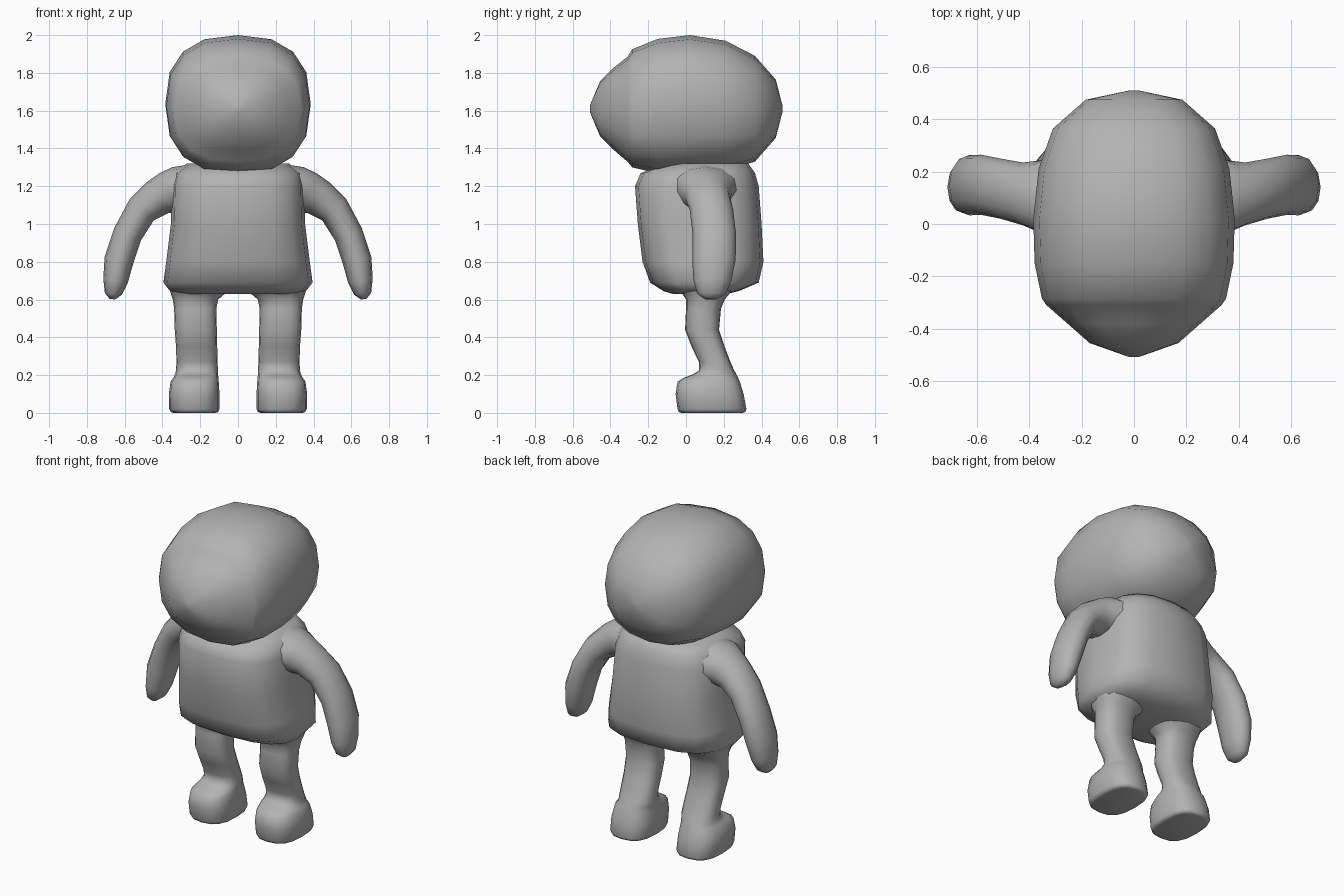
import bpy, bmesh, math
from mathutils import Vector

grey = bpy.data.materials.new("plain grey")
grey.diffuse_color = (0.45, 0.45, 0.45, 1)


def ring(center, axis_a, axis_b, power, sides=16):
    """Rounded-box loop spanned by two half-axis vectors."""
    pts = []
    for i in range(sides):
        t = 2 * math.pi * i / sides
        c, s = math.cos(t), math.sin(t)
        u = math.copysign(abs(c) ** (2 / power), c)
        v = math.copysign(abs(s) ** (2 / power), s)
        pts.append(Vector(center) + Vector(axis_a) * u + Vector(axis_b) * v)
    return pts


def loft(name, rings, mirror=False, angle=60):
    """Skin a list of loops, cap both ends, shade smooth."""
    bm = bmesh.new()
    loops = [[bm.verts.new(p) for p in r] for r in rings]
    n = len(loops[0])
    for a, b in zip(loops, loops[1:]):
        for i in range(n):
            j = (i + 1) % n
            bm.faces.new((a[i], a[j], b[j], b[i]))
    bm.faces.new(loops[0])
    bm.faces.new(loops[-1])
    bmesh.ops.recalc_face_normals(bm, faces=bm.faces)
    me = bpy.data.meshes.new(name)
    bm.to_mesh(me)
    bm.free()
    me.materials.append(grey)
    ob = bpy.data.objects.new(name, me)
    bpy.context.collection.objects.link(ob)
    bpy.ops.object.select_all(action='DESELECT')
    bpy.context.view_layer.objects.active = ob
    ob.select_set(True)
    bpy.ops.object.shade_smooth_by_angle(angle=math.radians(angle))
    if mirror:
        ob.modifiers.new("mirror", 'MIRROR')
    return ob


def y_section(y, w, top, bottom, power=2.5):
    return ring((0, y, (top + bottom) / 2), (w, 0, 0),
                (0, 0, (top - bottom) / 2), power)


def z_section(z, x0, x1, y0, y1, power):
    return ring(((x0 + x1) / 2, (y0 + y1) / 2, z),
                ((x1 - x0) / 2, 0, 0), (0, (y1 - y0) / 2, 0), power)


# head from back to front: y, half width, top, bottom
head = [(0.51, 0.02, 1.63, 1.59), (0.475, 0.185, 1.765, 1.455),
        (0.365, 0.31, 1.89, 1.33), (0.21, 0.365, 1.97, 1.285),
        (0.02, 0.385, 2.0, 1.27), (-0.15, 0.38, 1.98, 1.268),
        (-0.285, 0.352, 1.925, 1.30), (-0.31, 0.335, 1.885, 1.33),
        (-0.38, 0.255, 1.83, 1.39), (-0.455, 0.17, 1.755, 1.465),
        (-0.508, 0.02, 1.63, 1.59)]
loft("head", [y_section(*s) for s in head], angle=70)

# torso: z, half width, front, back, squareness
torso = [(0.63, 0.30, -0.07, 0.22, 2.6), (0.645, 0.36, -0.12, 0.28, 2.6),
         (0.69, 0.395, -0.19, 0.385, 2.8), (0.80, 0.38, -0.23, 0.41, 2.9),
         (1.00, 0.355, -0.255, 0.40, 3.0), (1.20, 0.352, -0.27, 0.385, 2.8),
         (1.27, 0.335, -0.24, 0.365, 2.6), (1.32, 0.27, -0.10, 0.33, 2.4)]
loft("torso", [z_section(z, -w, w, f, b, p) for z, w, f, b, p in torso])

# arms: x, y, z, half thickness, half depth, direction in degrees
arm = [(0.22, 0.10, 1.18, 0.14, 0.19, -15), (0.30, 0.10, 1.18, 0.13, 0.17, -22),
       (0.36, 0.105, 1.165, 0.118, 0.138, -28),
       (0.425, 0.115, 1.14, 0.10, 0.12, -35), (0.51, 0.135, 1.075, 0.085, 0.115, -48),
       (0.585, 0.15, 0.945, 0.078, 0.115, -65), (0.63, 0.148, 0.81, 0.078, 0.115, -77),
       (0.648, 0.14, 0.70, 0.066, 0.10, -82), (0.66, 0.135, 0.63, 0.045, 0.075, -84),
       (0.665, 0.13, 0.602, 0.015, 0.03, -84)]
arm_rings = []
for x, y, z, h, d, deg in arm:
    t = math.radians(deg)
    arm_rings.append(ring((x, y, z), (-math.sin(t) * h, 0, math.cos(t) * h),
                          (0, d, 0), 2.1, 12))
loft("arms", arm_rings, mirror=True)

# legs with feet: z, inner x, outer x, front y, back y, squareness
leg = [(0.68, 0.03, 0.37, -0.06, 0.26, 2.5), (0.63, 0.07, 0.355, -0.02, 0.23, 2.5),
       (0.60, 0.105, 0.345, 0.00, 0.205, 2.5),
       (0.55, 0.115, 0.338, 0.00, 0.185, 2.6), (0.44, 0.112, 0.335, -0.005, 0.175, 2.6),
       (0.35, 0.11, 0.328, 0.03, 0.205, 2.6), (0.27, 0.108, 0.326, 0.068, 0.235, 2.6),
       (0.225, 0.106, 0.328, 0.07, 0.255, 2.5), (0.203, 0.105, 0.333, 0.035, 0.268, 2.4),
       (0.187, 0.104, 0.342, -0.01, 0.275, 2.4), (0.165, 0.102, 0.357, -0.045, 0.285, 2.6),
       (0.10, 0.098, 0.366, -0.055, 0.305, 2.7), (0.02, 0.098, 0.364, -0.045, 0.32, 2.7),
       (0.005, 0.105, 0.355, -0.038, 0.315, 2.7), (0.0, 0.12, 0.342, -0.025, 0.30, 2.7)]
loft("legs", [z_section(*s) for s in leg], mirror=True, angle=80)
